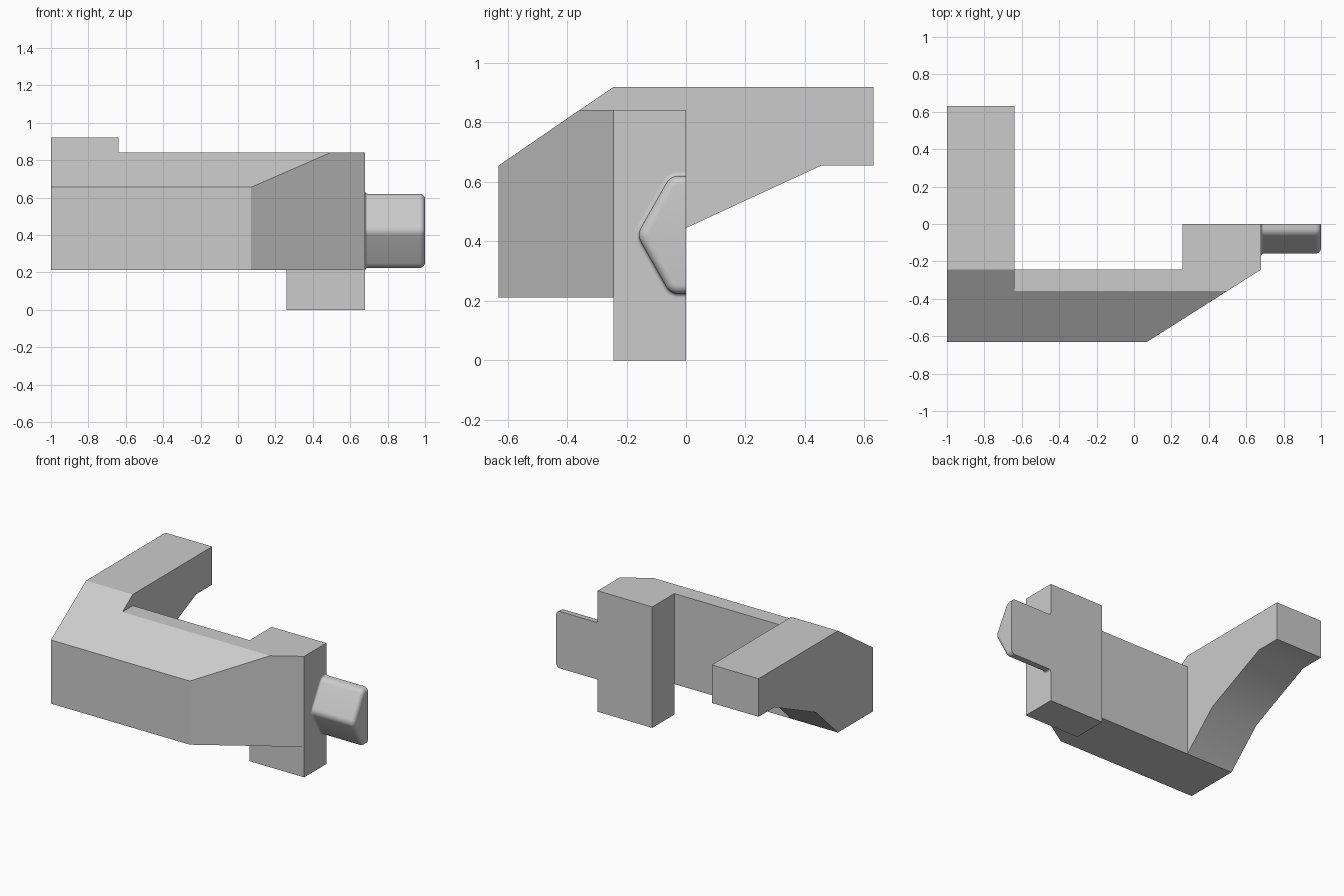
import bpy, bmesh
from math import sin, cos, radians
from mathutils import Vector

cube = bpy.data.objects.get("Cube")
if cube:
    bpy.data.objects.remove(cube, do_unlink=True)

grey = bpy.data.materials.new("plain grey")
grey.use_nodes = True
COLOUR = (0.6, 0.6, 0.6, 1)
grey.diffuse_color = COLOUR
grey.node_tree.nodes["Principled BSDF"].inputs["Base Color"].default_value = COLOUR


def finish(name, bm):
    bmesh.ops.recalc_face_normals(bm, faces=bm.faces[:])
    mesh = bpy.data.meshes.new(name)
    bm.to_mesh(mesh)
    bm.free()
    mesh.materials.append(grey)
    obj = bpy.data.objects.new(name, mesh)
    bpy.context.collection.objects.link(obj)
    bpy.ops.object.select_all(action="DESELECT")
    obj.select_set(True)
    bpy.context.view_layer.objects.active = obj
    bpy.ops.object.shade_smooth_by_angle(angle=radians(30))
    return obj


def loft(sections):
    """Skin equal-length (y, z) outlines placed at successive x stations."""
    bm = bmesh.new()
    rings = [[bm.verts.new((x, y, z)) for y, z in pts] for x, pts in sections]
    for a, b in zip(rings, rings[1:]):
        for i in range(len(a)):
            j = (i + 1) % len(a)
            bm.faces.new((a[i], a[j], b[j], b[i]))
    bm.faces.new(rings[0])
    bm.faces.new(rings[-1])
    return bm


FRONT, INNER, BASE, TOP = -0.63, -0.243, 0.212, 0.842

# Long side arm with sloped nose and stepped underside
arm = [(FRONT, BASE), (FRONT, 0.655), (INNER, 0.92), (0.63, 0.92),
       (0.63, 0.655), (0.455, 0.655), (0, 0.445), (INNER, BASE)]
finish("side_arm", loft([(-1, arm), (-0.64, arm)]))

# Front bar with chamfered top edge and a diagonal cut at its left end
bar = [(FRONT, BASE), (FRONT, 0.655), (-0.358, TOP), (INNER, TOP), (INNER, BASE)]
bm = loft([(-0.64, bar), (0.9, bar)])
cut_start, cut_end = Vector((0.07, FRONT, 0)), Vector((0.68, INNER, 0))
run = cut_end - cut_start
bmesh.ops.bisect_plane(bm, geom=bm.verts[:] + bm.edges[:] + bm.faces[:],
                       plane_co=cut_start, plane_no=(-run.y, run.x, 0), clear_inner=False)
normal = Vector((run.y, -run.x, 0))
outside = [v for v in bm.verts if (v.co - cut_start).dot(normal) > 1e-4]
bmesh.ops.delete(bm, geom=outside, context="VERTS")
bmesh.ops.holes_fill(bm, edges=[e for e in bm.edges if e.is_boundary])
finish("front_bar", bm)

# Upright post behind the bar
post = [(INNER, 0), (INNER, TOP), (0, TOP), (0, 0)]
finish("end_post", loft([(0.26, post), (0.68, post)]))


# Half-hexagon peg: rounded outline made by sweeping a radius round core points
def peg_outline(r):
    mid = 0.422
    upper = [(-0.025, 0.15 + r * cos(radians(a)), r * sin(radians(a)))
             for a in range(0, 61, 10)]
    pts = [(0, 0.15 + r)] + [(y - s, z) for y, z, s in upper]
    pts += [(-0.11 - r * cos(radians(a)), r * sin(radians(a))) for a in range(30, 0, -10)]
    tip = [(-0.11 - r, mid)]
    return ([(y, mid + z) for y, z in pts] + tip
            + [(y, mid - z) for y, z in reversed(pts)])


R, FILLET, FLARE = 0.048, 0.03, 0.013
steps = [radians(a) for a in range(0, 91, 15)]
stations = [(0.68 + FLARE * (1 - cos(a)), R + FLARE * (1 - sin(a))) for a in steps]
stations += [(1 - FILLET + FILLET * sin(a), R - FILLET * (1 - cos(a))) for a in steps]
finish("side_peg", loft([(x, peg_outline(r)) for x, r in stations]))
